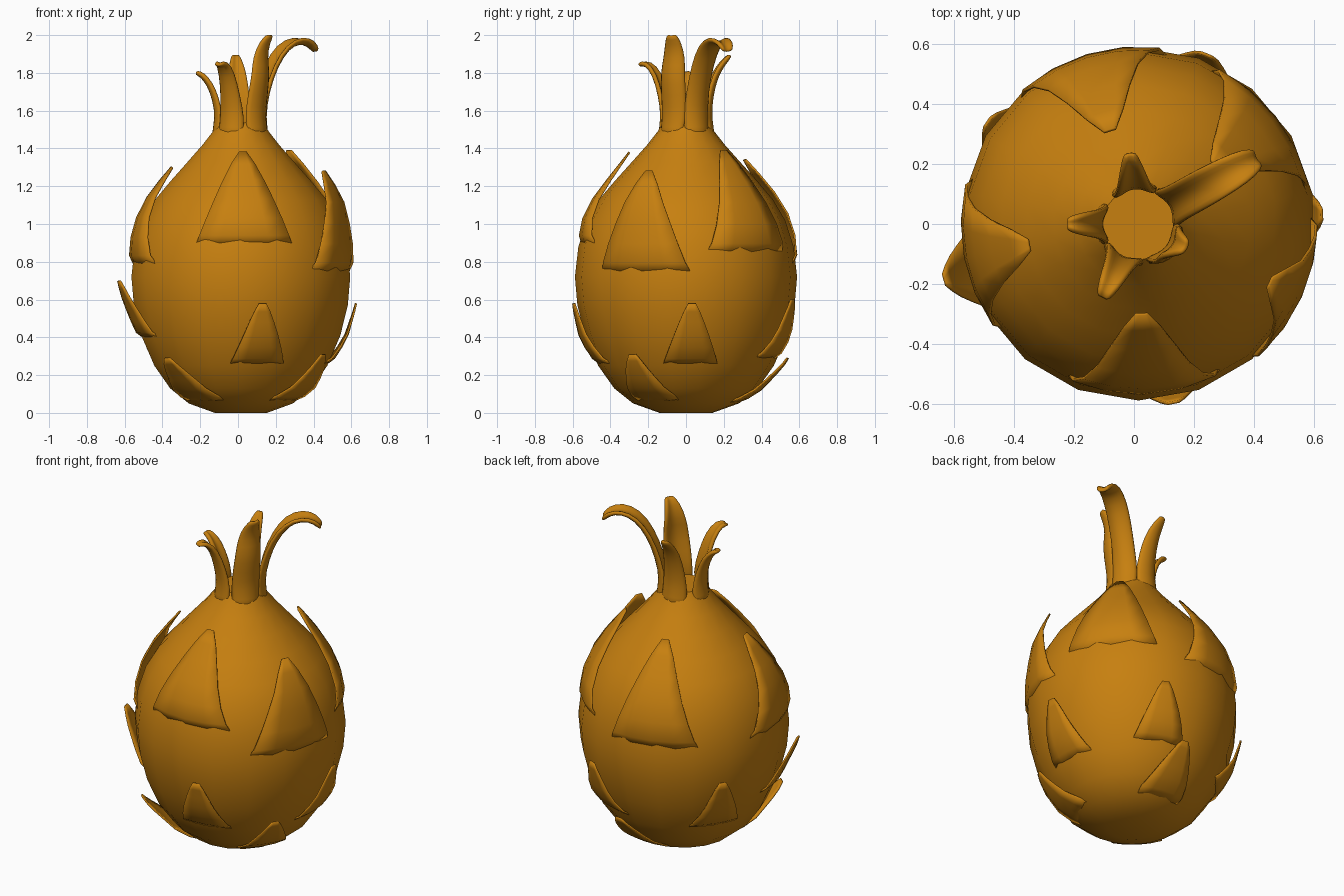
import bpy, bmesh, math
from mathutils import Vector

if "Cube" in bpy.data.objects:
    bpy.data.objects.remove(bpy.data.objects["Cube"])

CX = 0.015  # the bulb sits slightly right of centre
skin = bpy.data.materials.new("orange skin")
skin.diffuse_color = (0.57, 0.215, 0.005, 1)
skin.use_nodes = True
skin.node_tree.nodes["Principled BSDF"].inputs["Base Color"].default_value = skin.diffuse_color

# body profile: (radius, z)
PROFILE = [(0.14, 0.0), (0.28, 0.05), (0.38, 0.13), (0.465, 0.25), (0.535, 0.41),
           (0.575, 0.57), (0.588, 0.72), (0.57, 0.88), (0.525, 1.02), (0.46, 1.13),
           (0.375, 1.23), (0.285, 1.33), (0.205, 1.42), (0.15, 1.49), (0.12, 1.54)]


def lerp_table(table, x):
    """Piecewise linear lookup in [(x, value), ...]."""
    if x <= table[0][0]:
        return table[0][1]
    for (x0, v0), (x1, v1) in zip(table, table[1:]):
        if x <= x1:
            return v0 + (v1 - v0) * (x - x0) / (x1 - x0)
    return table[-1][1]


def body_r(z):
    return lerp_table([(pz, r) for r, pz in PROFILE], z)


def make(name, bm, thick=0.0, subdiv=0):
    me = bpy.data.meshes.new(name)
    bmesh.ops.recalc_face_normals(bm, faces=bm.faces)
    bm.to_mesh(me)
    bm.free()
    me.materials.append(skin)
    ob = bpy.data.objects.new(name, me)
    bpy.context.collection.objects.link(ob)
    if thick:
        s = ob.modifiers.new("thickness", 'SOLIDIFY')
        s.thickness = thick
        s.offset = 0
    if subdiv:
        ob.modifiers.new("smooth", 'SUBSURF').levels = subdiv
        ob.modifiers["smooth"].render_levels = subdiv
    bpy.ops.object.select_all(action='DESELECT')
    ob.select_set(True)
    bpy.context.view_layer.objects.active = ob
    bpy.ops.object.shade_smooth_by_angle(angle=math.radians(50))
    return ob


def grid(bm, rows):
    """Skin rows of points with quads."""
    vr = [[bm.verts.new(p) for p in row] for row in rows]
    for a, b in zip(vr, vr[1:]):
        for i in range(len(a) - 1):
            bm.faces.new((a[i], a[i + 1], b[i + 1], b[i]))


# round fruit body, 18 sides
bm = bmesh.new()
N = 18
rings = []
for r, z in PROFILE:
    rings.append([bm.verts.new((CX + r * math.cos(math.radians(-90 + 360 * k / N)),
                                r * math.sin(math.radians(-90 + 360 * k / N)), z))
                  for k in range(N)])
for a, b in zip(rings, rings[1:]):
    for k in range(N):
        bm.faces.new((a[k], a[(k + 1) % N], b[(k + 1) % N], b[k]))
bm.faces.new(rings[0])
bm.faces.new(rings[-1])
make("fruit_body", bm)


# pointed scales growing out of the skin, tips lifted away
def scale(name, az, zb, zt, half, lift, bulge=0.025, lean=0.0):
    bm = bmesh.new()
    rows = []
    for t in (0, 0.12, 0.3, 0.5, 0.7, 0.87, 1):
        z = zb + (zt - zb) * t
        off = lerp_table([(0, -0.025), (0.12, 0.012), (0.3, bulge),
                          (0.5, bulge + lift * 0.15), (1, lift)], t)
        w = half * (1 - t) ** 0.85 + 0.02
        r = body_r(z) + off
        row = []
        for u in (-1, -0.5, 0, 0.5, 1):
            a = math.radians(az + lean * t) + u * w / max(r, 0.3)
            row.append((CX + r * math.cos(a), r * math.sin(a), z))
        rows.append(row)
    grid(bm, rows)
    make(name, bm, 0.01)


LARGE = [(-88, 0.88, 1.38, 0.25, 0.06), (-24, 0.73, 1.28, 0.25, 0.15),
         (38, 0.83, 1.39, 0.25, 0.09), (107, 0.77, 1.34, 0.25, 0.05),
         (191, 0.77, 1.30, 0.25, 0.06)]
MIDDLE = [(-79, 0.25, 0.58, 0.13, 0.03), (3, 0.25, 0.58, 0.13, 0.035),
          (68, 0.28, 0.60, 0.13, 0.03), (146, 0.25, 0.58, 0.13, 0.03),
          (196, 0.39, 0.70, 0.14, 0.085)]
LOW = [(-135, 0.06, 0.29, 0.14, 0.07), (-33, 0.06, 0.31, 0.13, 0.03),
       (83, 0.05, 0.29, 0.13, 0.06)]
for i, s in enumerate(LARGE):
    scale(f"large_scale_{i + 1}", *s)
for i, s in enumerate(MIDDLE):
    scale(f"middle_scale_{i + 1}", *s)
for i, s in enumerate(LOW):
    scale(f"low_scale_{i + 1}", *s)


# curling crown leaves: paths are (outward distance, height, half width)
def leaf(name, az, path, twist=0.0):
    bm = bmesh.new()
    rows = []
    for i, (d, z, w) in enumerate(path):
        p0, p1 = path[max(i - 1, 0)], path[min(i + 1, len(path) - 1)]
        a = math.radians(az + twist * i / (len(path) - 1))
        out = Vector((math.cos(a), math.sin(a), 0))
        side = Vector((-out.y, out.x, 0))
        tan = (out * (p1[0] - p0[0]) + Vector((0, 0, p1[1] - p0[1]))).normalized()
        nrm = side.cross(tan)
        c = Vector((CX, 0, z)) + out * d
        rows.append([c + side * (u * w) - nrm * (u * u * w * 0.45)
                     for u in (-1, -0.5, 0, 0.5, 1)])
    grid(bm, rows)
    make(name, bm, 0.025, 1)


leaf("long_leaf", 29, [(0.15, 1.46, 0.07), (0.125, 1.56, 0.075), (0.15, 1.70, 0.065),
                       (0.20, 1.83, 0.065), (0.27, 1.93, 0.065), (0.35, 1.965, 0.06),
                       (0.415, 1.95, 0.05), (0.45, 1.91, 0.03)])
leaf("tall_leaf", -42, [(0.15, 1.46, 0.075), (0.125, 1.56, 0.08), (0.14, 1.68, 0.08),
                        (0.155, 1.80, 0.075), (0.14, 1.88, 0.065),
                        (0.155, 1.96, 0.045), (0.18, 2.0, 0.025)], 16)
leaf("front_leaf", -116, [(0.15, 1.46, 0.075), (0.125, 1.56, 0.07), (0.145, 1.68, 0.055),
                          (0.18, 1.79, 0.045), (0.23, 1.85, 0.035), (0.275, 1.84, 0.02)])
leaf("left_leaf", 180, [(0.15, 1.46, 0.075), (0.125, 1.56, 0.065), (0.14, 1.66, 0.05),
                        (0.17, 1.74, 0.042), (0.21, 1.79, 0.032), (0.24, 1.80, 0.018)])
leaf("back_leaf", 97, [(0.15, 1.46, 0.08), (0.125, 1.56, 0.075), (0.135, 1.68, 0.06),
                       (0.16, 1.78, 0.05), (0.20, 1.85, 0.035), (0.24, 1.895, 0.018)])
